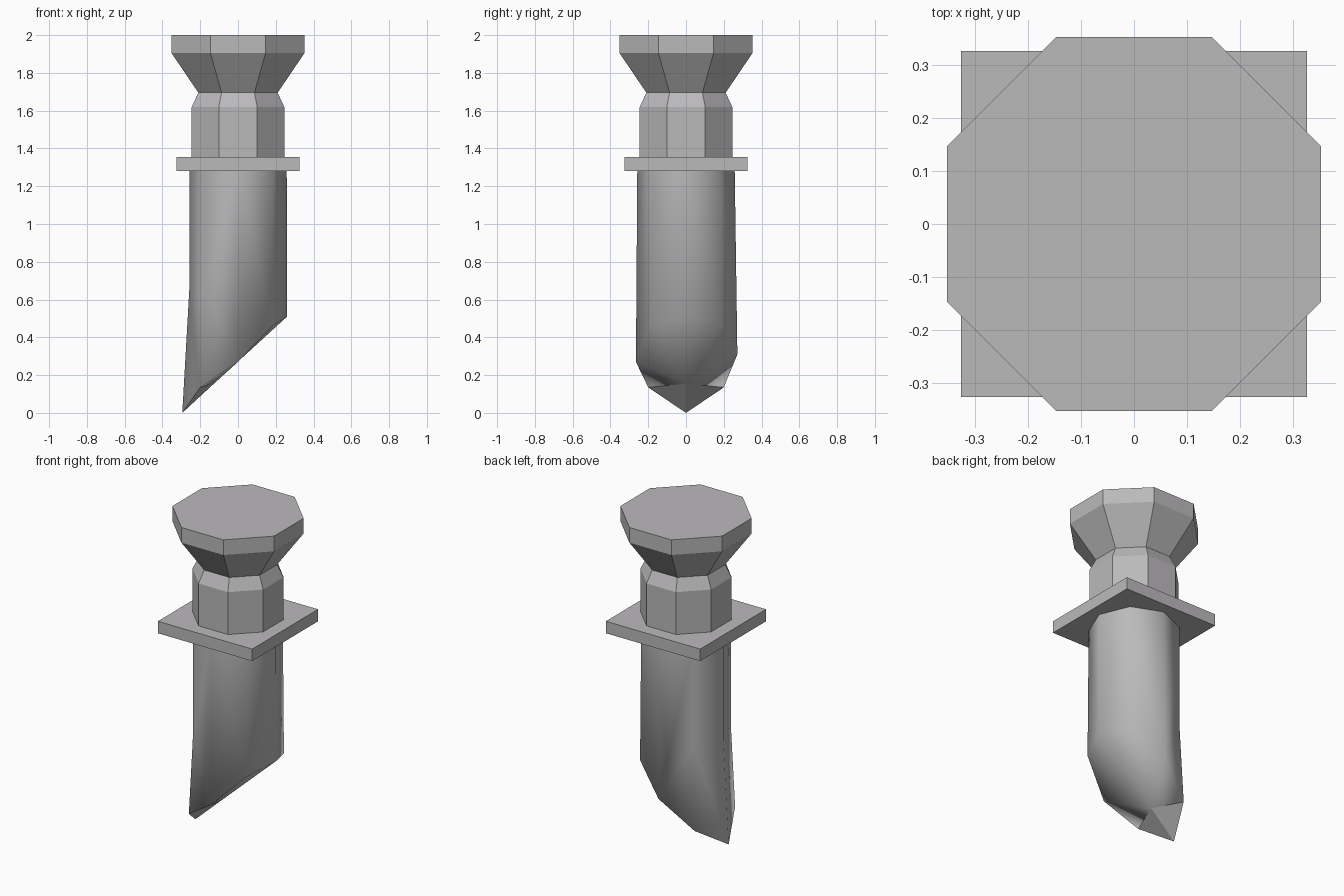
import bpy, bmesh, math

if "Cube" in bpy.data.objects:
    bpy.data.objects.remove(bpy.data.objects["Cube"])

grey = bpy.data.materials.new("grey_metal")
grey.diffuse_color = (0.50, 0.49, 0.50, 1)
grey.use_nodes = True
grey.node_tree.nodes["Principled BSDF"].inputs["Base Color"].default_value = grey.diffuse_color


def finish(name, bm):
    bmesh.ops.recalc_face_normals(bm, faces=bm.faces)
    me = bpy.data.meshes.new(name)
    bm.to_mesh(me)
    bm.free()
    me.materials.append(grey)
    ob = bpy.data.objects.new(name, me)
    bpy.context.collection.objects.link(ob)
    return ob


def octagon_stack(name, profile):
    """Octagonal turned part from (half width across flats, z) pairs."""
    bm = bmesh.new()
    rings = []
    for a, z in profile:
        r = a / math.cos(math.pi / 8)
        rings.append([bm.verts.new((r * math.cos((i + .5) * math.pi / 4),
                                    r * math.sin((i + .5) * math.pi / 4), z)) for i in range(8)])
    for lo, hi in zip(rings, rings[1:]):
        for i in range(8):
            j = (i + 1) % 8
            bm.faces.new((lo[i], lo[j], hi[j], hi[i]))
    bm.faces.new(rings[0][::-1])
    bm.faces.new(rings[-1])
    return finish(name, bm)


# Faceted handle: collar, neck and flared head
octagon_stack("handle", [(.245, 1.355), (.245, 1.62), (.21, 1.695), (.352, 1.905), (.352, 2.0)])

# Square guard plate
bm = bmesh.new()
bmesh.ops.create_cube(bm, size=1)
for v in bm.verts:
    v.co = (v.co.x * .652, v.co.y * .652, 1.3175 + v.co.z * .075)
finish("guard_plate", bm)

# Smooth octagonal shaft, cut off at a slant to a point
rim = [(.26, 0, .51), (.187, .187, .47), (0, .272, .31), (-.2, .2, .135),
       (-.295, 0, 0), (-.2, -.2, .135), (0, -.265, .27), (.187, -.187, .465)]
bm = bmesh.new()
columns = []
for i, p in enumerate(rim):
    x, y = .258 * math.cos(i * math.pi / 4), .258 * math.sin(i * math.pi / 4)
    col = [(x, y, 1.28)]
    if i in (3, 4, 5):
        col.append((x, y, .65))
    columns.append([bm.verts.new(c) for c in col + [p]])
for i in range(8):
    bm.faces.new(columns[i] + columns[(i + 1) % 8][::-1])
bm.faces.new([c[0] for c in columns])
centre = bm.verts.new((-.127, 0, .155))
cut = [bm.faces.new((columns[i][-1], columns[(i + 1) % 8][-1], centre)) for i in range(8)]
for f in bm.faces:
    f.smooth = True
# flat faces at the tip and at the hidden top end
for f in cut[3:5]:
    f.smooth = False
for f in bm.faces:
    if all(v.co.z > 1.27 for v in f.verts):
        f.smooth = False
finish("pointed_shaft", bm)
